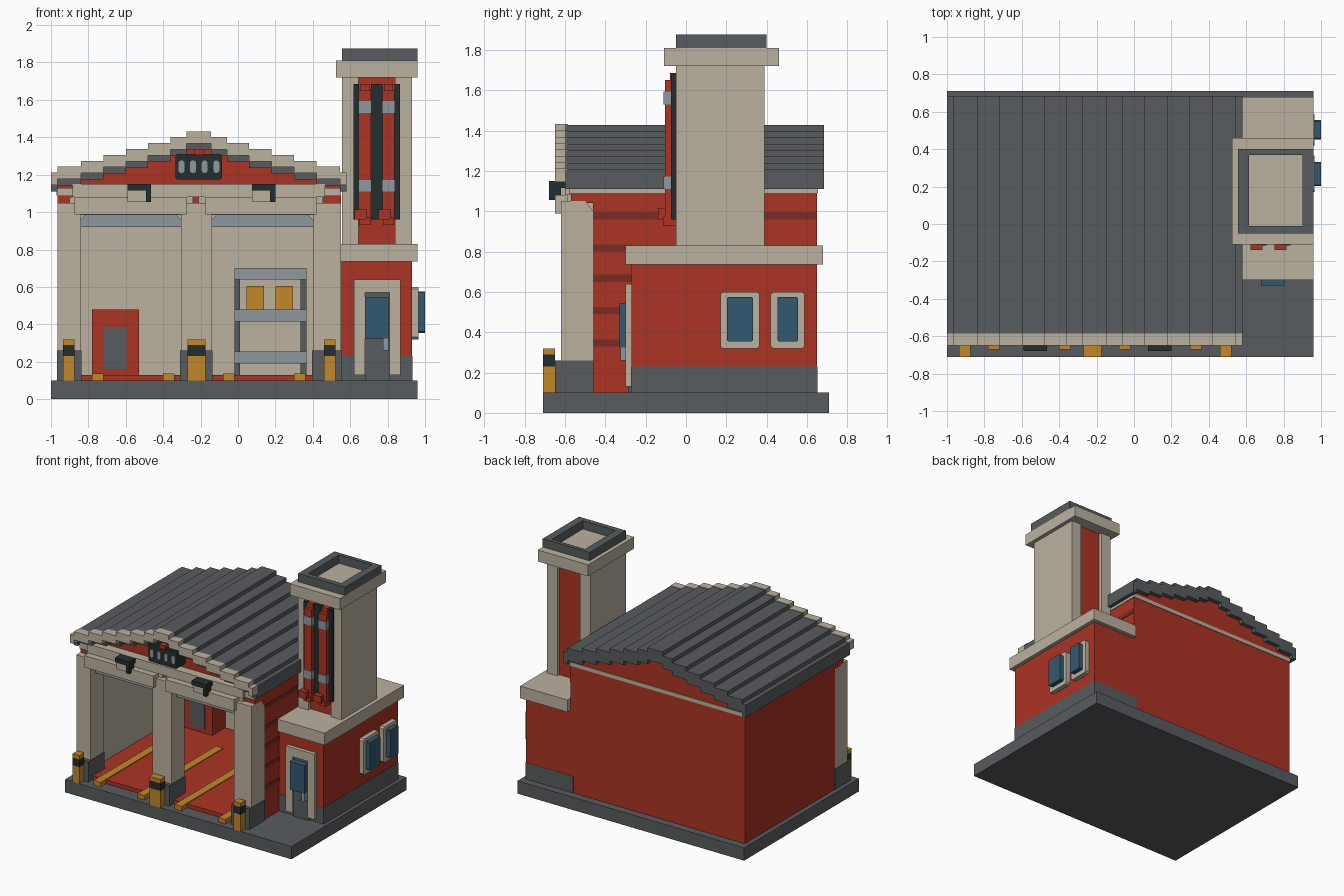
import bpy, bmesh, math

cube = bpy.data.objects.get("Cube")
if cube:
    bpy.data.objects.remove(cube, do_unlink=True)


def material(name, rgb):
    lin = [((c / 255 + 0.055) / 1.055) ** 2.4 for c in rgb] + [1]
    m = bpy.data.materials.new(name)
    m.use_nodes = True
    m.diffuse_color = lin
    m.node_tree.nodes["Principled BSDF"].inputs["Base Color"].default_value = lin
    return m


CREAM = material("cream stone", (187, 178, 160))
RED = material("brick red", (172, 51, 36))
DARK_RED = material("dark brick red", (122, 43, 37))
GREY = material("slate grey", (88, 92, 95))
STEEL = material("light steel", (144, 153, 159))
YELLOW = material("safety yellow", (194, 136, 42))
BLACK = material("near black", (36, 46, 46))
BLUE = material("glass blue", (52, 89, 112))


def prism(name, mat, pts, lo, hi, axis):
    """Extrude a 2D outline from lo to hi along axis x (y,z outline) or y (x,z outline)."""
    place = (lambda p, t: (t, p[0], p[1])) if axis == "x" else (lambda p, t: (p[0], t, p[1]))
    bm = bmesh.new()
    a = [bm.verts.new(place(p, lo)) for p in pts]
    b = [bm.verts.new(place(p, hi)) for p in pts]
    bm.faces.new(a)
    bm.faces.new(b[::-1])
    n = len(pts)
    for i in range(n):
        bm.faces.new((a[i], b[i], b[(i + 1) % n], a[(i + 1) % n]))
    bmesh.ops.recalc_face_normals(bm, faces=bm.faces)
    me = bpy.data.meshes.new(name)
    bm.to_mesh(me)
    bm.free()
    me.materials.append(mat)
    ob = bpy.data.objects.new(name, me)
    bpy.context.collection.objects.link(ob)
    return ob


def box(name, mat, x0, x1, y0, y1, z0, z1):
    return prism(name, mat, [(x0, z0), (x1, z0), (x1, z1), (x0, z1)], y0, y1, "y")


def chamfered(x0, x1, z0, z1, c):
    return [(x0 + c, z0), (x1 - c, z0), (x1, z0 + c), (x1, z1 - c),
            (x1 - c, z1), (x0 + c, z1), (x0, z1 - c), (x0, z0 + c)]


# Ground slab
box("ground_slab", GREY, -1, 0.96, -0.71, 0.71, 0, 0.1)

# Garage shell with cream lining
box("left_wall", RED, -0.965, -0.93, -0.46, 0.65, 0.1, 1.1)
box("right_wall", RED, 0.5, 0.545, -0.46, 0.65, 0.1, 1.1)
box("back_wall", RED, -0.93, 0.5, 0.62, 0.65, 0.1, 1.1)
box("left_lining", CREAM, -0.93, -0.91, -0.46, 0.62, 0.1, 1.05)
box("right_lining", CREAM, 0.48, 0.5, -0.46, 0.62, 0.1, 1.05)
box("back_lining", CREAM, -0.91, 0.48, 0.6, 0.62, 0.1, 1.05)
box("ceiling", CREAM, -0.93, 0.5, -0.46, 0.62, 1.05, 1.1)
box("cornice", CREAM, -0.97, 0.55, -0.5, 0.655, 1.09, 1.12)
for i, z in enumerate((0.33, 0.49, 0.65, 0.8, 0.96)):
    box(f"brick_course_{i}", DARK_RED, 0.545, 0.55, -0.46, 0.648 if z > 0.9 else -0.27, z, z + 0.035)

# Garage floor and lane stripes
box("garage_floor", RED, -0.84, 0.4, -0.6, -0.46, 0.1, 0.13)
box("garage_floor_inner", RED, -0.91, 0.48, -0.46, 0.6, 0.1, 0.13)
for i, x in enumerate((-0.75, -0.37, -0.05, 0.33)):
    box(f"lane_stripe_{i}", YELLOW, x - 0.03, x + 0.03, -0.67, 0.3, 0.1, 0.136)

# Front pillars with footings and bollards
side = [(-0.62, 0.26), (-0.62, 1.05), (-0.5, 1.05), (-0.46, 1.0), (-0.46, 0.26)]
for i, (x0, x1, bw) in enumerate(((-0.965, -0.84, 0.06), (-0.305, -0.14, 0.095), (0.4, 0.55, 0.06))):
    prism(f"pillar_{i}", CREAM, side, x0, x1, "x")
    box(f"pillar_footing_{i}", GREY, x0 - 0.004, x1 + 0.004, -0.65, -0.456, 0.1, 0.26)
    bx = (-0.905, -0.2225, 0.49)[i]
    for part, mat, z0, z1 in (("post", YELLOW, 0.1, 0.23), ("band", BLACK, 0.23, 0.29), ("cap", YELLOW, 0.29, 0.32)):
        box(f"bollard_{part}_{i}", mat, bx - bw / 2, bx + bw / 2, -0.71, -0.65, z0, z1)

# Lintel, door headers, rolled shutters, lamps
box("lintel_core", RED, -0.965, 0.55, -0.57, -0.46, 1.04, 1.09)
box("lintel_top", CREAM, -0.885, 0.465, -0.6, -0.46, 1.08, 1.15)
box("lintel_cap_left", CREAM, -0.965, -0.885, -0.58, -0.46, 1.085, 1.13)
box("lintel_cap_right", CREAM, 0.465, 0.55, -0.58, -0.46, 1.085, 1.13)
box("lintel_mid", CREAM, -0.9, -0.24, -0.59, -0.46, 0.985, 1.08)
box("lintel_mid_right", CREAM, -0.21, 0.455, -0.59, -0.46, 0.985, 1.08)
for i, (h0, h1, s0, s1, lx) in enumerate(((-0.875, -0.275, -0.84, -0.305, -0.59), (-0.175, 0.42, -0.14, 0.4, 0.075))):
    box(f"door_header_{i}", CREAM, h0, h1, -0.65, -0.58, 0.988, 1.08)
    prism(f"rolled_shutter_{i}", STEEL, [(s0, 0.92), (s1, 0.92), (s1, 0.96), (s1 - 0.03, 0.99), (s0 + 0.03, 0.99), (s0, 0.96)], -0.56, -0.48, "y")
    box(f"lamp_hood_{i}", BLACK, lx, lx + 0.125, -0.68, -0.58, 1.115, 1.15)
    box(f"lamp_side_{i}", BLACK, lx + 0.097, lx + 0.125, -0.68, -0.62, 1.055, 1.115)
    box(f"lamp_lens_{i}", CREAM, lx, lx + 0.097, -0.66, -0.6, 1.055, 1.115)

# Stepped roof, mirrored about the ridge
RIDGE = -0.21
EDGES = [0.065, 0.15, 0.27, 0.39, 0.51, 0.63, 0.755, 0.79]


def stairs(edges, top):
    """Stepped line running from the left eave over the ridge to the right eave."""
    half, z = [], top
    for e in edges:
        half += [(e, z), (e, z - 0.0315)]
        z -= 0.0315
    half.pop()
    return [(RIDGE - x, h) for x, h in reversed(half)] + [(RIDGE + x, h) for x, h in half]


def stepped_slab(name, mat, edges, top, thick, y0, y1):
    prism(name, mat, stairs(edges, top) + stairs(edges, top - thick)[::-1], y0, y1, "y")


stepped_slab("roof", GREY, EDGES, 1.428, 0.097, -0.6, 0.685)
stepped_slab("roof_front_trim", CREAM, EDGES, 1.432, 0.066, -0.65, -0.585)
gable = stairs(EDGES[:-1], 1.335)
prism("gable", RED, gable + [(0.545, 1.1), (-0.965, 1.1)], -0.53, 0.65, "y")

# Gable badge
prism("badge", BLACK, chamfered(-0.335, -0.085, 1.175, 1.31, 0.01), -0.63, -0.53, "y")
box("badge_crest", RED, -0.235, -0.185, -0.64, -0.53, 1.305, 1.335)
for i in range(4):
    x = -0.302 + i * 0.062
    prism(f"badge_light_{i}", STEEL, chamfered(x - 0.016, x + 0.016, 1.21, 1.275, 0.009), -0.638, -0.63, "y")

# Cabinet inside the left bay
box("cabinet", RED, -0.78, -0.53, 0.44, 0.6, 0.13, 0.48)
box("cabinet_door", GREY, -0.72, -0.595, 0.433, 0.44, 0.16, 0.385)

# Shelf rack inside the right bay
for i, x in enumerate((-0.02, 0.335)):
    box(f"rack_post_{i}", GREY, x, x + 0.03, 0.42, 0.6, 0.13, 0.64)
for i, (z0, z1) in enumerate(((0.19, 0.255), (0.415, 0.48), (0.64, 0.7))):
    box(f"rack_shelf_{i}", STEEL, -0.02, 0.365, 0.41, 0.6, z0, z1)
for i, x in enumerate((0.045, 0.2)):
    box(f"rack_crate_{i}", YELLOW, x, x + 0.095, 0.45, 0.58, 0.48, 0.605)

# Side annex
box("annex_plinth", GREY, 0.52, 0.932, -0.272, 0.652, 0.1, 0.23)
box("annex_wall", RED, 0.53, 0.93, -0.27, 0.65, 0.23, 0.74)
box("annex_cap", CREAM, 0.55, 0.96, -0.3, 0.68, 0.735, 0.83)

# Annex door
for name, x0, x1, z0 in (("left", 0.62, 0.68, 0.13), ("right", 0.81, 0.87, 0.13), ("top", 0.68, 0.81, 0.57)):
    box(f"door_frame_{name}", CREAM, x0, x1, -0.3, -0.27, z0, 0.64)
box("annex_door", GREY, 0.68, 0.81, -0.285, -0.27, 0.1, 0.57)
box("door_window", BLUE, 0.68, 0.805, -0.33, -0.28, 0.325, 0.545)
box("door_handle", STEEL, 0.775, 0.805, -0.325, -0.28, 0.26, 0.325)

# Annex side windows
for i, (y0, y1) in enumerate(((0.17, 0.365), (0.42, 0.588))):
    prism(f"window_frame_{i}", CREAM, chamfered(y0, y1, 0.32, 0.6, 0.012), 0.92, 0.965, "x")
    prism(f"window_glass_{i}", BLUE, chamfered(y0 + 0.033, y1 - 0.033, 0.355, 0.575, 0.006), 0.96, 1.0, "x")

# Tower: red core between cream piers, cream side panels
box("tower_core", RED, 0.6, 0.89, -0.025, 0.365, 0.83, 1.72)
for name, x0, x1 in (("left", 0.555, 0.645), ("right", 0.84, 0.93)):
    box(f"tower_pier_{name}", CREAM, x0, x1, -0.05, 0.39, 0.83, 1.72)
box("tower_cap", CREAM, 0.525, 0.96, -0.11, 0.46, 1.72, 1.81)
for name, x0, x1, y0, y1 in (("front", 0.555, 0.96, -0.05, -0.01), ("back", 0.555, 0.96, 0.37, 0.4),
                             ("left", 0.555, 0.615, -0.01, 0.37), ("right", 0.9, 0.96, -0.01, 0.37)):
    box(f"tower_rim_{name}", GREY, x0, x1, y0, y1, 1.81, 1.875)

# Hoses hanging on the tower front
for i, (x0, x1) in enumerate(((0.618, 0.648), (0.71, 0.772), (0.838, 0.866))):
    box(f"hose_rail_{i}", BLACK, x0, x1, -0.075, -0.02, 0.96, 1.685)
for i, x in enumerate((0.678, 0.805)):
    box(f"hose_{i}", RED, x - 0.033, x + 0.033, -0.105, -0.02, 0.97, 1.65)
    box(f"hose_top_{i}", RED, x - 0.025, x + 0.025, -0.08, -0.02, 1.65, 1.685)
    for j, z in enumerate((1.11, 1.53)):
        box(f"hose_band_{i}_{j}", STEEL, x - 0.035, x + 0.035, -0.112, -0.02, z, z + 0.063)
    box(f"hose_nozzle_{i}", RED, x - 0.055, x + 0.01, -0.14, -0.05, 0.96, 1.015)
    box(f"hose_tip_{i}", RED, x - 0.03, x + 0.03, -0.115, -0.05, 0.93, 0.97)
